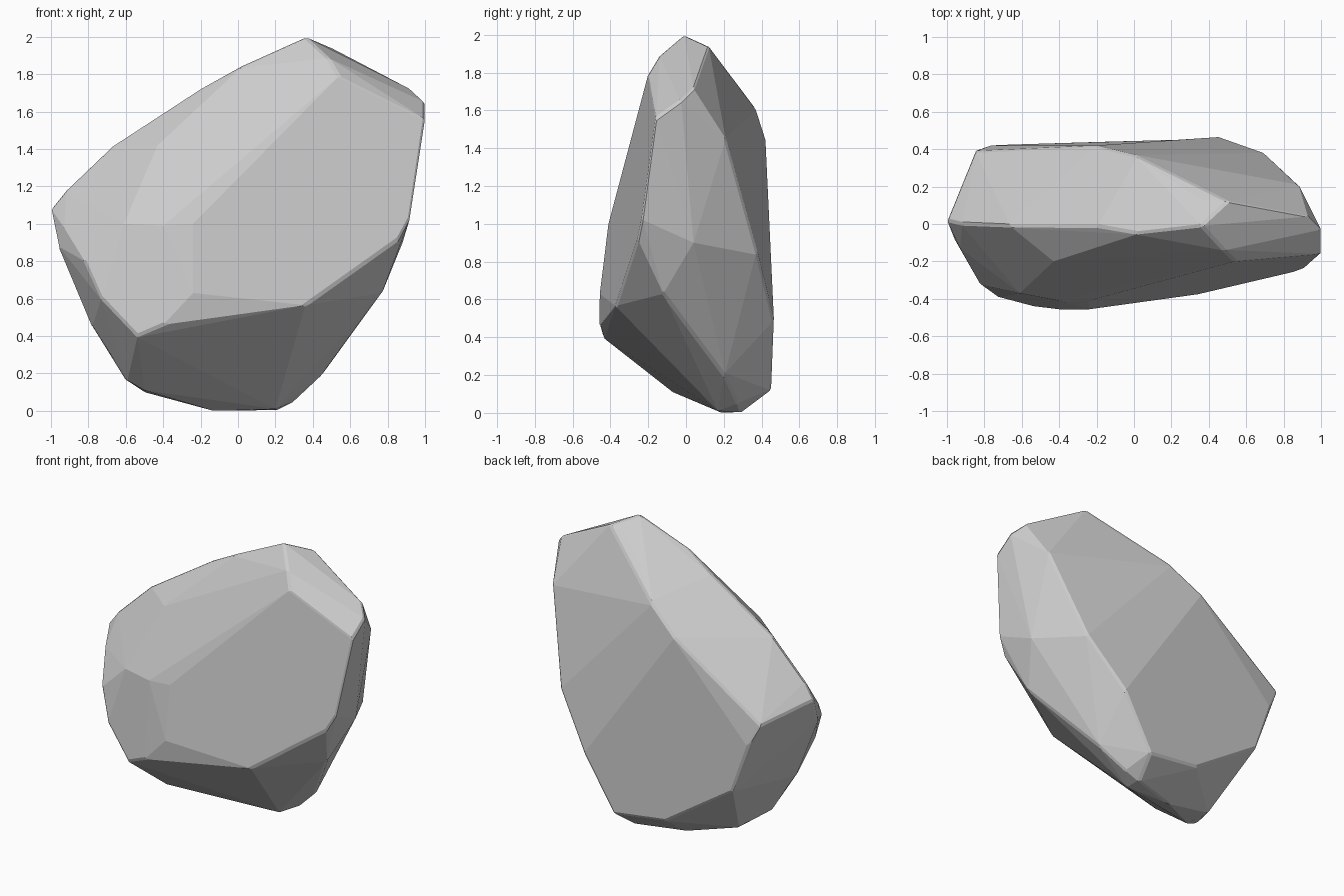
import bpy, bmesh, math

# corners of the chipped boulder, grouped by side
top_ridge = [(-1, .02, 1.08), (-.92, 0, 1.18), (-.67, -.01, 1.42), (-.2, -.01, 1.725),
             (.02, -.05, 1.845), (.36, -.01, 2)]
summit = [(.36, .13, 1.9), (.5, .12, 1.94), (.48, -.14, 1.89), (.54, -.2, 1.79),
          (.93, .04, 1.715), (1, -.03, 1.65), (1, -.16, 1.56)]
front = [(-.24, -.41, 1), (-.24, -.456, .63), (-.43, -.2, 1.42), (-.4, -.41, .99),
         (-.61, -.37, 1.0), (.36, -.373, .565), (.86, -.256, .92), (.92, -.233, 1.03),
         (-.4, -.457, .46), (-.54, -.44, .4), (-.73, -.39, .6), (-.82, -.325, .8),
         (-.93, -.13, .98)]
back = [(-.85, .39, 1), (-.2, .42, 1.457), (0, .37, 1.61), (.46, .465, .49),
        (.7, .38, .84), (.24, .45, .12), (-.15, .44, .17), (-.77, .42, .84), (-.65, .425, .5)]
right = [(.88, .21, 1.45), (.88, .04, .9), (.77, -.12, .63), (.46, .2, .2)]
base = [(-.13, .19, 0), (.2, .29, 0), (.2, .17, .01), (.3, .27, .05), (-.5, .13, .1),
        (-.5, -.07, .11), (-.6, -.1, .16), (-.78, -.1, .45), (-.96, -.08, .88)]

# wrap the corners in a convex shell and merge near-flat facets
bm = bmesh.new()
for p in top_ridge + summit + front + back + right + base:
    bm.verts.new(p)
res = bmesh.ops.convex_hull(bm, input=bm.verts[:])
bmesh.ops.delete(bm, geom=[v for v in bm.verts if not v.link_faces], context='VERTS')
bmesh.ops.dissolve_limit(bm, angle_limit=math.radians(2), verts=bm.verts[:], edges=bm.edges[:])
bmesh.ops.recalc_face_normals(bm, faces=bm.faces[:])

mesh = bpy.data.meshes.new("boulder")
bm.to_mesh(mesh)
bm.free()
rock = bpy.data.objects.new("boulder", mesh)
bpy.context.collection.objects.link(rock)

# slightly worn edges
bev = rock.modifiers.new("worn_edges", 'BEVEL')
bev.width = .012
bev.segments = 1
bev.limit_method = 'ANGLE'
bev.angle_limit = math.radians(35)
